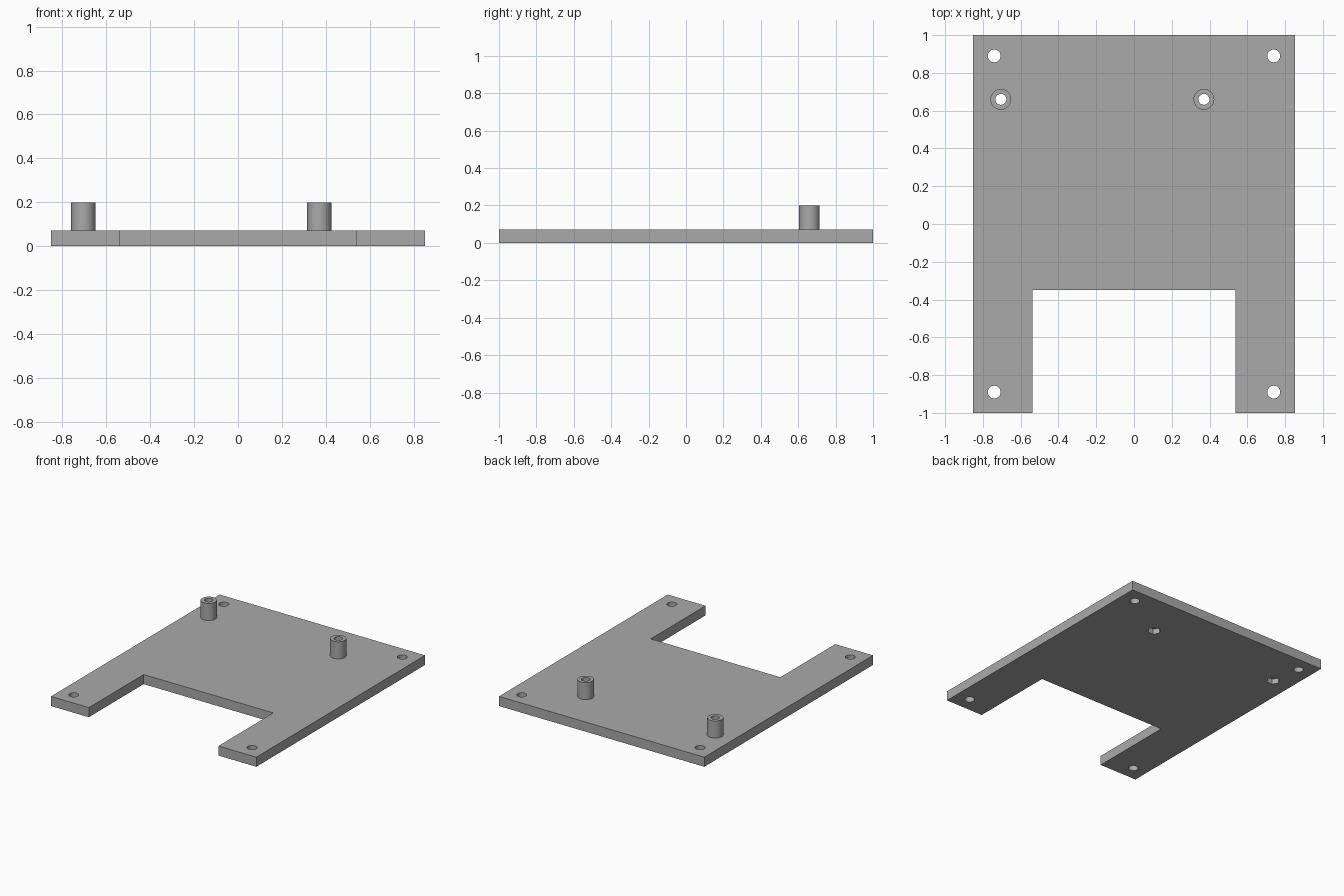
import bpy, bmesh, math

if "Cube" in bpy.data.objects:
    bpy.data.objects.remove(bpy.data.objects["Cube"], do_unlink=True)

PLATE_TOP, POST_TOP = 0.072, 0.2
HOLES = [(sx * 0.74, sy * 0.89) for sx in (-1, 1) for sy in (-1, 1)]
POSTS = {"right_post": (-0.705, 0.66), "left_post": (0.37, 0.66)}

grey = bpy.data.materials.new("plain grey")
grey.use_nodes = True
colour = (0.4, 0.4, 0.4, 1)
grey.diffuse_color = colour
grey.node_tree.nodes["Principled BSDF"].inputs["Base Color"].default_value = colour


def prism(name, outline, low, high):
    """Extrude a flat outline from one height to another."""
    bm = bmesh.new()
    face = bm.faces.new([bm.verts.new((x, y, low)) for x, y in outline])
    top = bmesh.ops.extrude_face_region(bm, geom=[face])["geom"]
    bmesh.ops.translate(bm, vec=(0, 0, high - low),
                        verts=[v for v in top if isinstance(v, bmesh.types.BMVert)])
    bmesh.ops.recalc_face_normals(bm, faces=bm.faces)
    mesh = bpy.data.meshes.new(name)
    bm.to_mesh(mesh)
    bm.free()
    mesh.materials.append(grey)
    obj = bpy.data.objects.new(name, mesh)
    bpy.context.collection.objects.link(obj)
    return obj


def ring(centre, radius, sides):
    return [(centre[0] + radius * math.cos(math.tau * i / sides),
             centre[1] + radius * math.sin(math.tau * i / sides)) for i in range(sides)]


def cut(target, cutter):
    mod = target.modifiers.new(cutter.name, "BOOLEAN")
    mod.operation, mod.solver, mod.object = "DIFFERENCE", "EXACT", cutter
    cutter.hide_render = True
    bpy.context.view_layer.objects.active = target
    bpy.ops.object.modifier_apply(modifier=mod.name)
    bpy.data.objects.remove(cutter, do_unlink=True)


def smooth(obj):
    bpy.ops.object.select_all(action="DESELECT")
    obj.select_set(True)
    bpy.context.view_layer.objects.active = obj
    bpy.ops.object.shade_smooth_by_angle(angle=math.radians(30))


# Base plate with a notch between its two front legs
half = [(0.538, -0.35), (0.538, -1), (0.852, -1), (0.852, 1)]
plate = prism("base_plate", half + [(-x, y) for x, y in reversed(half)], 0, PLATE_TOP)

# Corner screw holes
for centre in HOLES:
    cut(plate, prism("screw_hole", ring(centre, 0.034, 32), -0.1, 0.3))

# Hollow posts, with a hexagonal nut pocket under each
for name, centre in POSTS.items():
    post = prism(name, ring(centre, 0.055, 48), PLATE_TOP, POST_TOP)
    cut(post, prism("bore", ring(centre, 0.029, 32), -0.1, 0.3))
    smooth(post)
    cut(plate, prism("bore", ring(centre, 0.029, 32), -0.1, 0.3))
    cut(plate, prism("nut_pocket", ring(centre, 0.046, 6), -0.1, 0.04))

smooth(plate)
